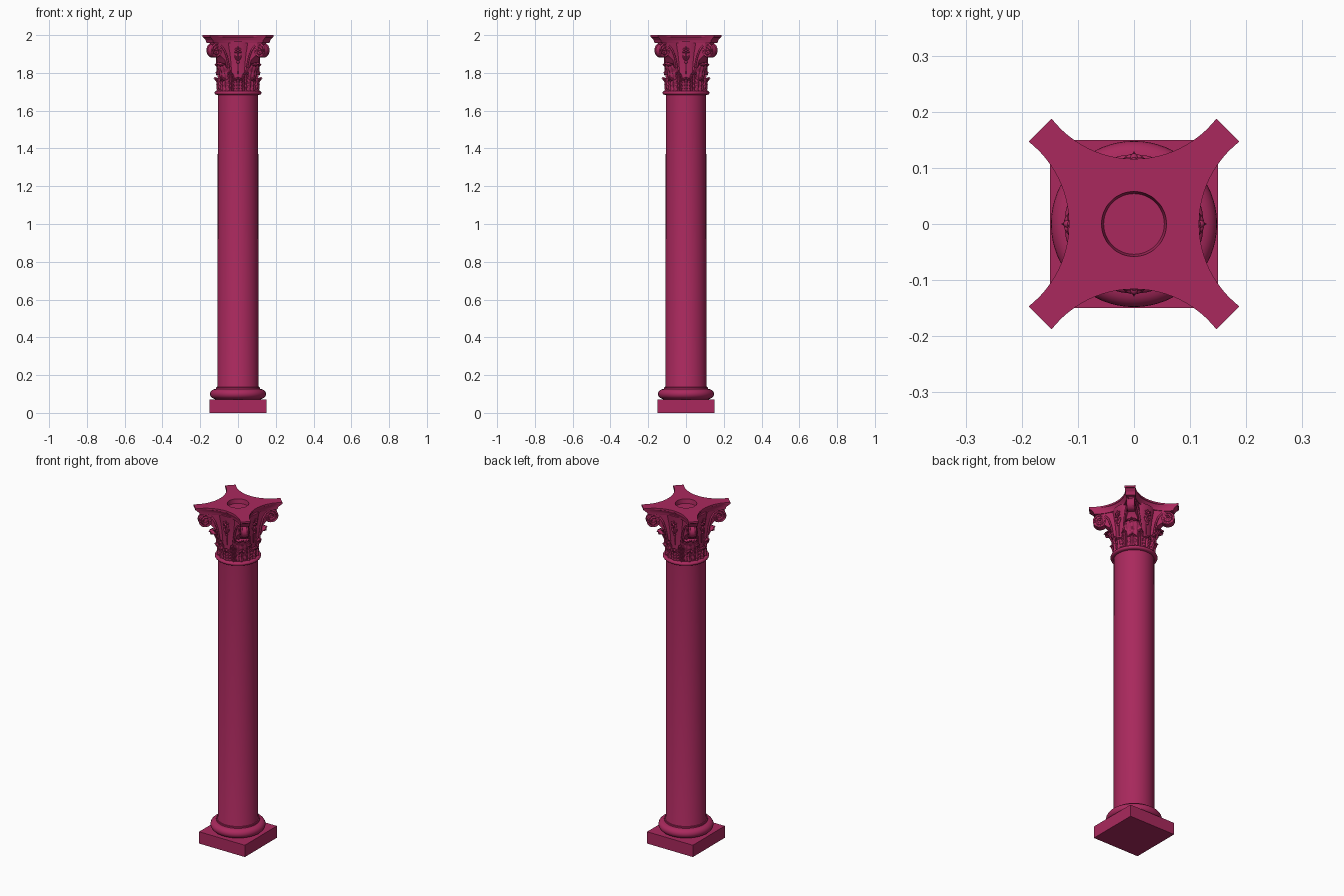
import bpy, bmesh, math
from math import sin, cos, pi, radians

if "Cube" in bpy.data.objects:
    bpy.data.objects.remove(bpy.data.objects["Cube"])

mat = bpy.data.materials.new("crimson_stone")
mat.diffuse_color = (0.4, 0.022, 0.11, 1)
mat.use_nodes = True
mat.node_tree.nodes["Principled BSDF"].inputs["Base Color"].default_value = mat.diffuse_color


def finish(name, bm, angle=35):
    bmesh.ops.recalc_face_normals(bm, faces=bm.faces)
    me = bpy.data.meshes.new(name)
    bm.to_mesh(me)
    bm.free()
    me.shade_smooth()
    me.set_sharp_from_angle(angle=radians(angle))
    me.materials.append(mat)
    ob = bpy.data.objects.new(name, me)
    bpy.context.collection.objects.link(ob)
    return ob


def around(ob, n, start=0):
    """Repeat a part n times about the column axis."""
    ob.rotation_euler.z = radians(start)
    for i in range(1, n):
        c = ob.copy()
        c.rotation_euler.z = radians(start + 360 * i / n)
        bpy.context.collection.objects.link(c)


def loft(name, rings, closed=True, caps=True, angle=35):
    bm = bmesh.new()
    rows = [[bm.verts.new(p) for p in r] for r in rings]
    n = len(rows[0])
    for a, b in zip(rows, rows[1:]):
        for i in range(n if closed else n - 1):
            j = (i + 1) % n
            bm.faces.new((a[i], a[j], b[j], b[i]))
    if caps:
        bm.faces.new(rows[0])
        bm.faces.new(rows[-1])
    return finish(name, bm, angle)


def lathe(name, profile, n=64):
    return loft(name, [[(r * cos(2 * pi * i / n), r * sin(2 * pi * i / n), z)
                        for i in range(n)] for r, z in profile])


def bell_r(z):
    t = max(0, (z - 1.7) / 0.265)
    return 0.098 + 0.018 * t ** 2.5


# Base and shaft
bm = bmesh.new()
bmesh.ops.create_cube(bm, size=1)
for v in bm.verts:
    v.co = (v.co.x * 0.3, v.co.y * 0.3, (v.co.z + 0.5) * 0.07)
finish("plinth", bm)
lathe("base_torus", [(0.118, 0.07)] +
      [(0.120 + 0.028 * cos(a), 0.1 + 0.026 * sin(a))
       for a in [radians(-80 + 16 * k) for k in range(11)]] +
      [(0.117, 0.127), (0.117, 0.135), (0.106, 0.137)])
lathe("shaft", [(0.112, 0.12), (0.112, 0.135), (0.108, 0.145), (0.107, 1.69)])
lathe("neck_ring", [(0.105, 1.682)] +
      [(0.113 + 0.011 * cos(a), 1.694 + 0.01 * sin(a))
       for a in [radians(-90 + 20 * k) for k in range(10)]] + [(0.1, 1.706)])

# Capital bell
lathe("capital_bell", [(bell_r(1.69 + 0.02 * k), 1.69 + 0.02 * k) for k in range(14)]
      + [(0.116, 1.967)])

# Abacus: concave sides, cut corners, moulded edge and round recess on top
side = []
cy, R = 0.302, 0.186
half = math.asin(0.147 / R)
for k in range(25):
    a = -half + 2 * half * k / 24
    side.append((R * sin(a), cy - R * cos(a)))
outline = []
for q in range(4):
    c, s = cos(-q * pi / 2), sin(-q * pi / 2)
    outline += [(x * c - y * s, x * s + y * c) for x, y in side]
rings = [[(x * k, y * k, z) for x, y in outline]
         for k, z in [(0.88, 1.958), (0.9, 1.966), (0.905, 1.972), (0.93, 1.978),
                      (0.965, 1.984), (0.975, 1.988), (1, 1.990), (1, 2.0)]]
for r, z in [(0.058, 2.0), (0.054, 1.975)]:
    rings.append([(r * x / math.hypot(x, y), r * y / math.hypot(x, y), z)
                  for x, y in outline])
loft("abacus", rings)


def leaf(name, z0, height, width, lean, curl, count, start):
    """Lobed, ribbed leaf that hugs the bell and rolls outward at its tip."""
    rows, nu, nv = [], 20, 32
    for j in range(nv + 1):
        v = j / nv
        if v < 0.8:
            z = z0 + height * v / 0.8
            out, drop = lean * (v / 0.8) ** 3, 0
        else:
            a = (v - 0.8) / 0.2 * pi * 0.95
            z = z0 + height
            out, drop = lean + curl * (1 - cos(a)), -curl * sin(a) * 0.9
        r = bell_r(z) + 0.006 + out
        lobes = 0.80 + 0.20 * abs(sin(v * pi * 5))
        w = width * lobes * (1 - 0.12 * v) * (1 if v < 0.6 else
                                             math.sqrt(max(0.03, 1 - ((v - 0.6) / 0.42) ** 2)))
        row = []
        for i in range(nu + 1):
            u = -1 + 2 * i / nu
            ridge = 0.0028 * cos(u * pi * 4 + 0.0) + 0.004 * (1 - abs(u)) ** 3
            vein = 0.0012 * sin((v * 10 - abs(u) * 1.5) * pi)
            ang = u * w / 0.105
            rr = r + ridge + vein - 0.004 * u * u
            row.append((rr * cos(ang), rr * sin(ang), z - drop - 0.012 * abs(u) * v))
        rows.append(row)
    ob = loft(name, rows, closed=False, caps=False, angle=60)
    m = ob.modifiers.new("thickness", "SOLIDIFY")
    m.thickness = 0.005
    m.offset = 0
    around(ob, count, start)


leaf("lower_leaf", 1.700, 0.070, 0.037, 0.004, 0.006, 8, 0)
leaf("corner_leaf", 1.700, 0.145, 0.046, 0.022, 0.011, 4, 45)
leaf("side_leaf", 1.700, 0.100, 0.022, 0.004, 0.006, 8, 22.5)

# Corner volutes: paired spiral stems around a solid core
RC, ZC = 0.178, 1.917
stem = [(0.108, 1.80), (0.113, 1.84), (0.120, 1.88), (0.132, 1.918), (0.150, 1.945)]
for k in range(46):
    a = radians(120 - 18 * k)
    rad = 0.039 * (1 - k / 52)
    stem.append((RC + rad * cos(a), ZC + rad * sin(a)))
for sgn in (-1, 1):
    cu = bpy.data.curves.new("volute_spiral", "CURVE")
    cu.dimensions = "3D"
    cu.bevel_depth = 0.0052
    cu.bevel_resolution = 2
    cu.use_fill_caps = True
    sp = cu.splines.new("POLY")
    sp.points.add(len(stem) - 1)
    for p, (r, z) in zip(sp.points, stem):
        t = min(1, max(0, (r - 0.108) / 0.05))
        p.co = (r, sgn * (0.046 - 0.029 * t), z, 1)
    cu.materials.append(mat)
    ob = bpy.data.objects.new("volute_spiral", cu)
    bpy.context.collection.objects.link(ob)
    around(ob, 4, 45)

core = [(RC + 0.036 * cos(a), ZC + 0.036 * sin(a))
        for a in [2 * pi * k / 32 for k in range(32)]]
around(loft("volute_core", [[(r, y, z) for r, z in core] for y in (-0.016, 0.016)]), 4, 45)
web = [(0.09, 1.80), (0.113, 1.82), (0.128, 1.868), (0.155, 1.895),
       (0.185, 1.93), (0.195, 1.963), (0.09, 1.963)]
around(loft("volute_web", [[(r, s * (0.042 - 0.028 * min(1, max(0, (r - 0.1) / 0.06))), z)
                            for r, z in web] for s in (-1, 1)]), 4, 45)


# Flower, calyx and stalk on each face
def blob(bm, loc, scale, tilt=0):
    res = bmesh.ops.create_uvsphere(bm, u_segments=12, v_segments=8, radius=1)
    for v in res["verts"]:
        x, y, z = v.co.x * scale[0], v.co.y * scale[1], v.co.z * scale[2]
        y, z = y * cos(tilt) - z * sin(tilt), y * sin(tilt) + z * cos(tilt)
        v.co = (x + loc[0], y + loc[1], z + loc[2])


bm = bmesh.new()
blob(bm, (0.117, 0, 1.918), (0.009, 0.007, 0.007))
for k in range(6):
    a = 2 * pi * k / 6
    blob(bm, (0.114, -0.013 * sin(a), 1.918 + 0.013 * cos(a)), (0.005, 0.005, 0.009), a)
for k in (-1, 0, 1):
    blob(bm, (0.109, k * 0.010, 1.878), (0.007, 0.005, 0.018), -k * 0.5)
blob(bm, (0.108, 0, 1.857), (0.006, 0.008, 0.008))
blob(bm, (0.102, 0, 1.83), (0.004, 0.003, 0.04))
around(finish("face_flower", bm, 60), 4, 0)
